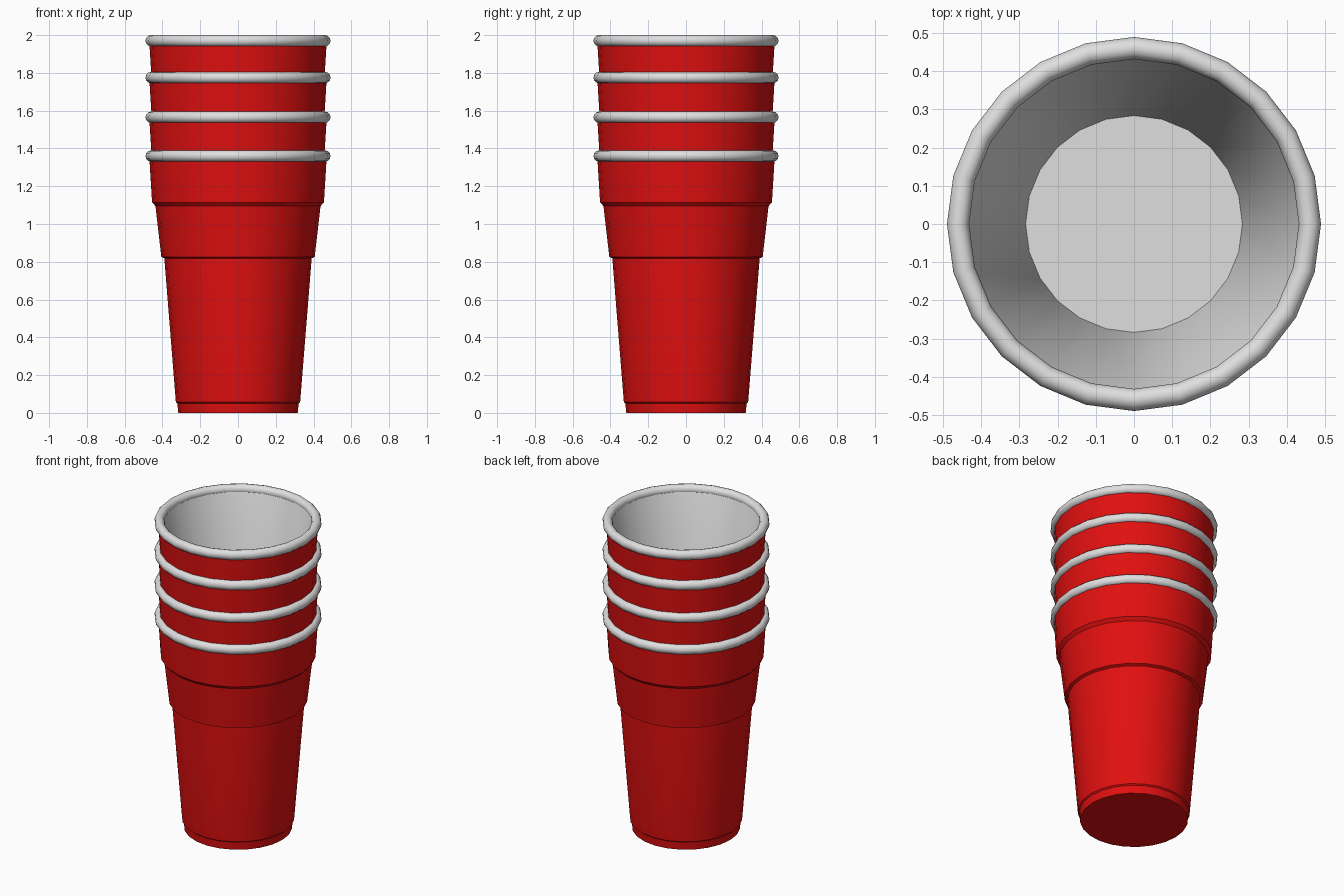
import bpy, bmesh
from math import cos, sin, tau

SIDES = 24

cube = bpy.data.objects.get("Cube")
if cube:
    bpy.data.objects.remove(cube, do_unlink=True)


def material(name, rgb):
    mat = bpy.data.materials.new(name)
    mat.use_nodes = True
    colour = (*rgb, 1.0)
    mat.diffuse_color = colour
    mat.node_tree.nodes["Principled BSDF"].inputs["Base Color"].default_value = colour
    return mat


def lathe(name, profile, mat, closed=False):
    """Spin a profile of (radius, height) points around z into a mesh."""
    bm = bmesh.new()
    rings = [[bm.verts.new((r * cos(tau * j / SIDES), r * sin(tau * j / SIDES), z))
              for j in range(SIDES)] for r, z in profile]
    pairs = list(zip(rings, rings[1:]))
    if closed:
        pairs.append((rings[-1], rings[0]))
    for low, high in pairs:
        for j in range(SIDES):
            k = (j + 1) % SIDES
            bm.faces.new((low[j], low[k], high[k], high[j]))
    bmesh.ops.remove_doubles(bm, verts=bm.verts[:], dist=0.0001)
    mesh = bpy.data.meshes.new(name)
    bm.to_mesh(mesh)
    bm.free()
    mesh.materials.append(mat)
    return mesh


red = material("cup red", (0.75, 0.005, 0.005))
white = material("cup white", (0.74, 0.74, 0.74))

# Stepped outer shell with base, tapered lining with floor, rolled lip
wall = lathe("wall", [(0, 0), (0.316, 0), (0.321, 0.05), (0.329, 0.057),
                      (0.389, 0.805), (0.389, 0.818), (0.406, 0.826),
                      (0.437, 1.095), (0.455, 1.115), (0.470, 1.36)], red)
lining = lathe("lining", [(0.445, 1.37), (0.434, 1.35), (0.284, 0.04), (0, 0.04)], white)
lip = lathe("lip", [(0.461 + 0.029 * cos(tau * i / 12), 1.36 + 0.03 * sin(tau * i / 12))
                    for i in range(12)], white, closed=True)

# Four nested cups
bpy.ops.object.select_all(action='DESELECT')
for number, lift in enumerate((0, 0.205, 0.415, 0.61), 1):
    for part, mesh in (("wall", wall), ("lining", lining), ("lip", lip)):
        obj = bpy.data.objects.new(f"cup_{number}_{part}", mesh)
        obj.location.z = lift
        bpy.context.collection.objects.link(obj)
        if number == 1:
            obj.select_set(True)
            bpy.context.view_layer.objects.active = obj

# The cups share meshes, so shading the first cup shades all of them
bpy.ops.object.shade_smooth_by_angle(angle=0.61)
